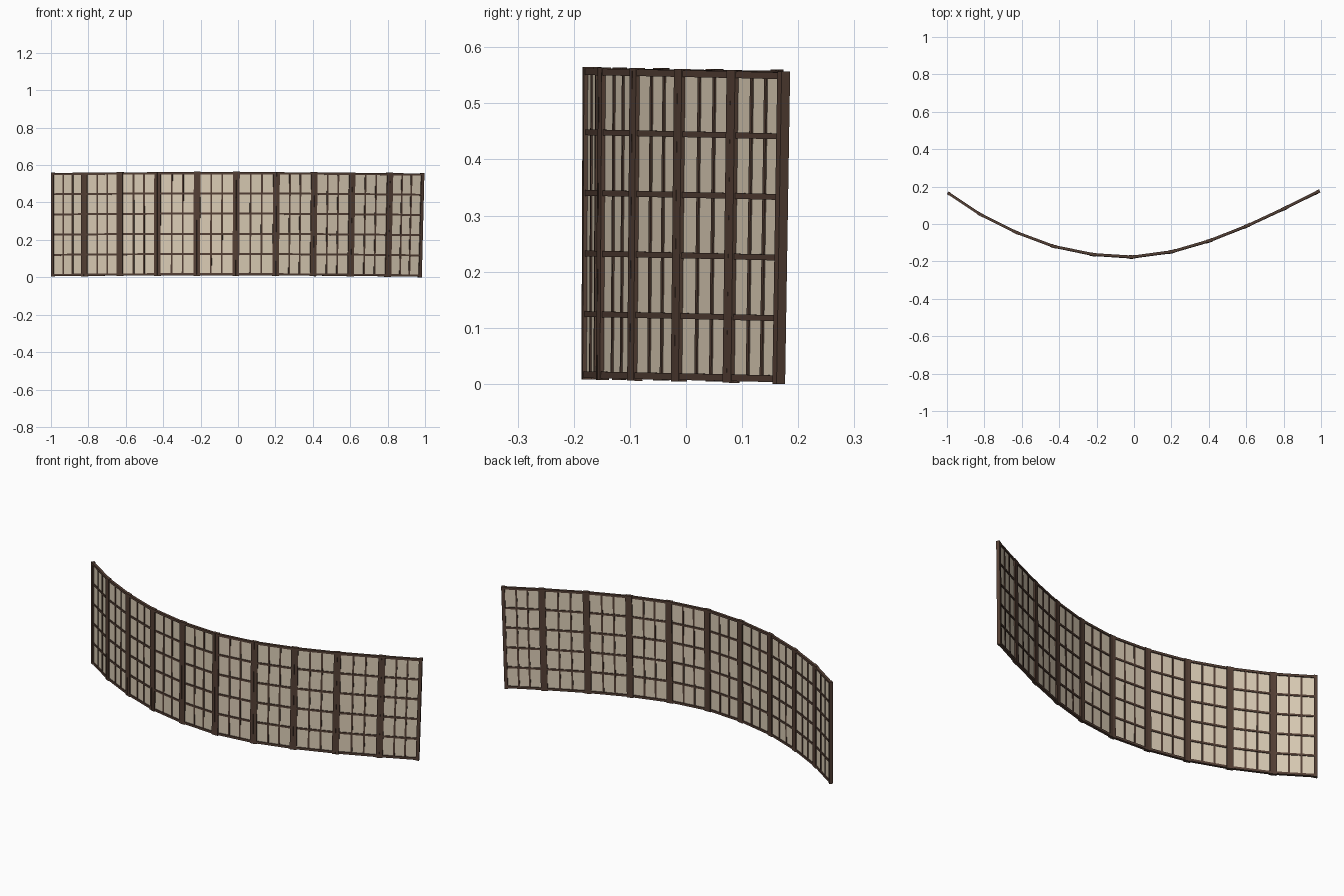
import bpy, bmesh, math
from mathutils import Vector

if "Cube" in bpy.data.objects:
    bpy.data.objects.remove(bpy.data.objects["Cube"])

def material(name, rgb):
    m = bpy.data.materials.new(name)
    m.diffuse_color = (*rgb, 1)
    m.use_nodes = True
    m.node_tree.nodes["Principled BSDF"].inputs["Base Color"].default_value = m.diffuse_color
    return m

wood = material("dark wood", (0.088, 0.050, 0.035))
paper = material("cream paper", (0.70, 0.60, 0.46))

# plan of the fold lines between the ten panels
PLAN = [(-0.996, 0.167), (-0.82, 0.05), (-0.63, -0.045), (-0.43, -0.12), (-0.22, -0.164),
        (-0.012, -0.178), (0.20, -0.15), (0.40, -0.092), (0.60, -0.013), (0.80, 0.08), (0.979, 0.169)]
HEIGHT = 0.557

folds = []
for i, (x, y) in enumerate(PLAN):
    s = i / 10
    # slight rise in the middle and a slight lean towards the right end
    z = 0.003 + 0.006 * math.sin(math.pi * s) - 0.003 * s
    bottom = Vector((x, y, z))
    folds.append((bottom, bottom + Vector((0.014 * s * s, 0.009 * s * s, HEIGHT))))

def add_box(bm, panel, u0, u1, v0, v1, thick):
    """Box on a panel; u and v are fractions across and up the panel."""
    (a, d), (b, c) = panel
    n = (b - a).cross(d - a).normalized() * thick / 2
    def at(u, v):
        return (a.lerp(b, u)).lerp(d.lerp(c, u), v)
    corners = [at(u0, v0), at(u1, v0), at(u1, v1), at(u0, v1)]
    front = [bm.verts.new(p + n) for p in corners]
    back = [bm.verts.new(p - n) for p in corners]
    bm.faces.new(front)
    bm.faces.new(back[::-1])
    for k in range(4):
        j = (k + 1) % 4
        bm.faces.new((front[k], back[k], back[j], front[j]))

def make(name, bm, mat):
    bmesh.ops.recalc_face_normals(bm, faces=bm.faces)
    me = bpy.data.meshes.new(name)
    bm.to_mesh(me)
    bm.free()
    me.materials.append(mat)
    bpy.context.collection.objects.link(bpy.data.objects.new(name, me))

for i in range(10):
    panel = (folds[i], folds[i + 1])
    L = (folds[i + 1][0] - folds[i][0]).length
    st = 0.017 / L
    # upright stiles
    bm = bmesh.new()
    add_box(bm, panel, 0, st, 0, 1, 0.017)
    add_box(bm, panel, 1 - st, 1, 0, 1, 0.017)
    make(f"stiles_{i + 1}", bm, wood)
    # top and bottom rails
    bm = bmesh.new()
    for z in (0.009, HEIGHT - 0.008):
        add_box(bm, panel, st * .9, 1 - st * .9, (z - .006) / HEIGHT, (z + .006) / HEIGHT, 0.014)
    make(f"rails_{i + 1}", bm, wood)
    # lattice: four cross bars and two mullions
    bm = bmesh.new()
    for k in range(1, 5):
        v = (0.009 + k * (HEIGHT - 0.017) / 5) / HEIGHT
        h = 0.0052 / HEIGHT
        add_box(bm, panel, st * .9, 1 - st * .9, v - h, v + h, 0.011)
    for k in (1, 2):
        u = st + k * (1 - 2 * st) / 3
        w = 0.0045 / L
        add_box(bm, panel, u - w, u + w, 0.01, 0.99, 0.0085)
    make(f"lattice_{i + 1}", bm, wood)
    # paper sheet
    bm = bmesh.new()
    add_box(bm, panel, st * .5, 1 - st * .5, 0.008, 0.992, 0.003)
    make(f"paper_{i + 1}", bm, paper)
